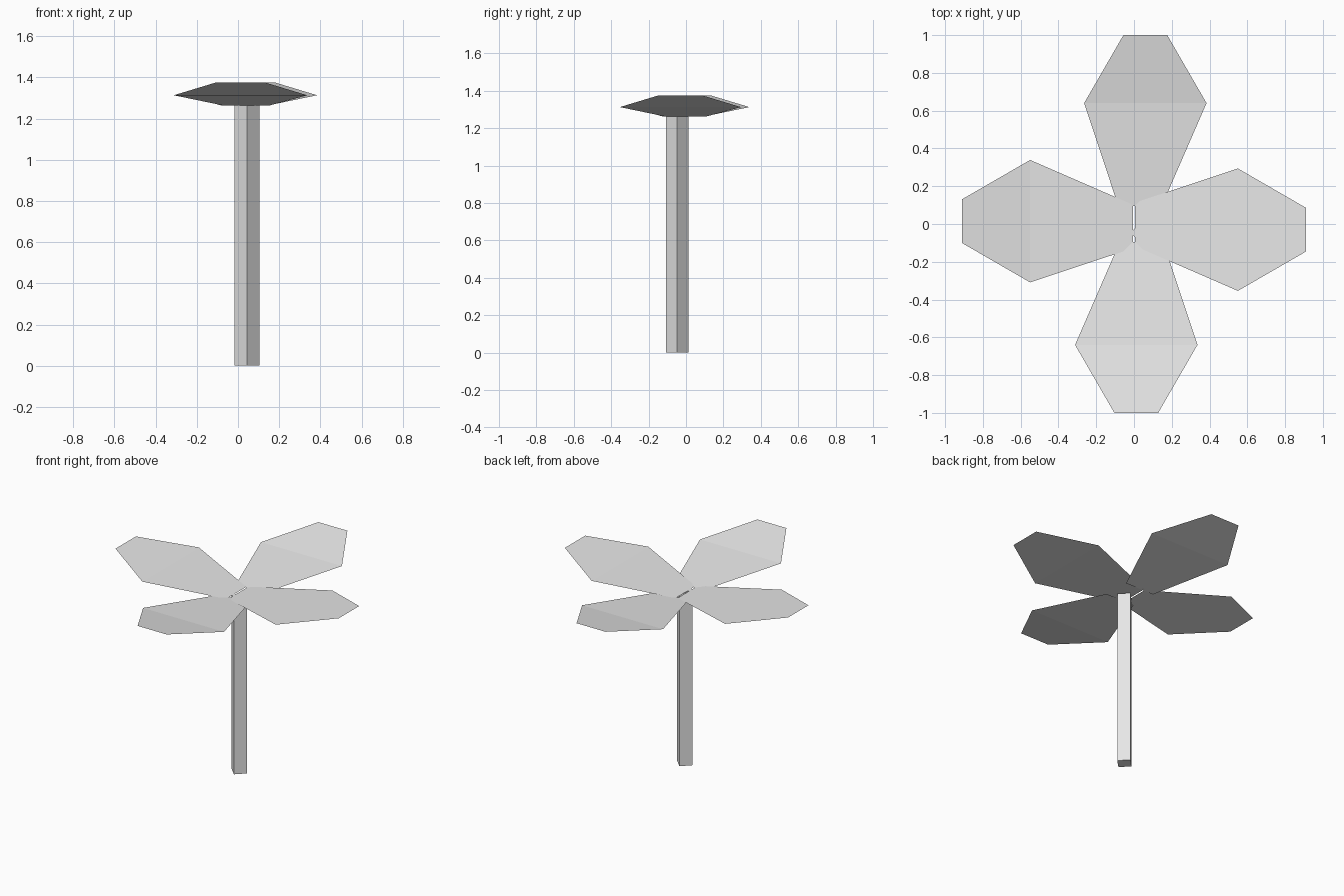
import bpy
import bmesh
from math import radians

cube = bpy.data.objects.get("Cube")
if cube:
    bpy.data.objects.remove(cube, do_unlink=True)

grey = bpy.data.materials.new("plain_grey")
grey.use_nodes = True
colour = (0.8, 0.8, 0.8, 1)
grey.diffuse_color = colour
grey.node_tree.nodes["Principled BSDF"].inputs["Base Color"].default_value = colour


def add_object(name, bm, location, turn):
    mesh = bpy.data.meshes.new(name)
    bm.to_mesh(mesh)
    bm.free()
    mesh.materials.append(grey)
    obj = bpy.data.objects.new(name, mesh)
    obj.location = location
    obj.rotation_euler.z = radians(turn)
    bpy.context.collection.objects.link(obj)
    return obj


STEM_TOP = 1.264

# Petal rows from root to tip: distance outward, rise, sideways shift, half width
PETAL_ROWS = [(0, 0, 0.028, 0.115), (0.545, 0.049, 0, 0.324), (0.905, 0.112, 0, 0.116)]


def add_petal(name, location, turn):
    """Thin petal pointing to -y, bent upward across its widest line."""
    bm = bmesh.new()
    rows = [[bm.verts.new((shift + side * half, -out, rise)) for side in (-1, 1)]
            for out, rise, shift, half in PETAL_ROWS]
    for (a, b), (c, d) in zip(rows, rows[1:]):
        bm.faces.new((a, c, d, b))
    return add_object(name, bm, location, turn)


# Four petals, each a quarter turn from the last
for name, x, y, turn in [("front_petal", 0.012, -0.095, 0), ("left_petal", 0.005, -0.03, 90),
                         ("back_petal", 0.06, 0.095, 180), ("right_petal", -0.005, 0.015, 270)]:
    add_petal(name, (x, y, STEM_TOP), turn)

# Square stem, set corner to the front
bm = bmesh.new()
bmesh.ops.create_cone(bm, cap_ends=True, segments=4, radius1=0.061, radius2=0.061, depth=STEM_TOP)
stem = add_object("stem", bm, (0.043, -0.047, STEM_TOP / 2), 0)
# Keep the corners on the x and y axes
if abs(stem.data.vertices[0].co.x * stem.data.vertices[0].co.y) > 0.001:
    stem.rotation_euler.z = radians(45)
